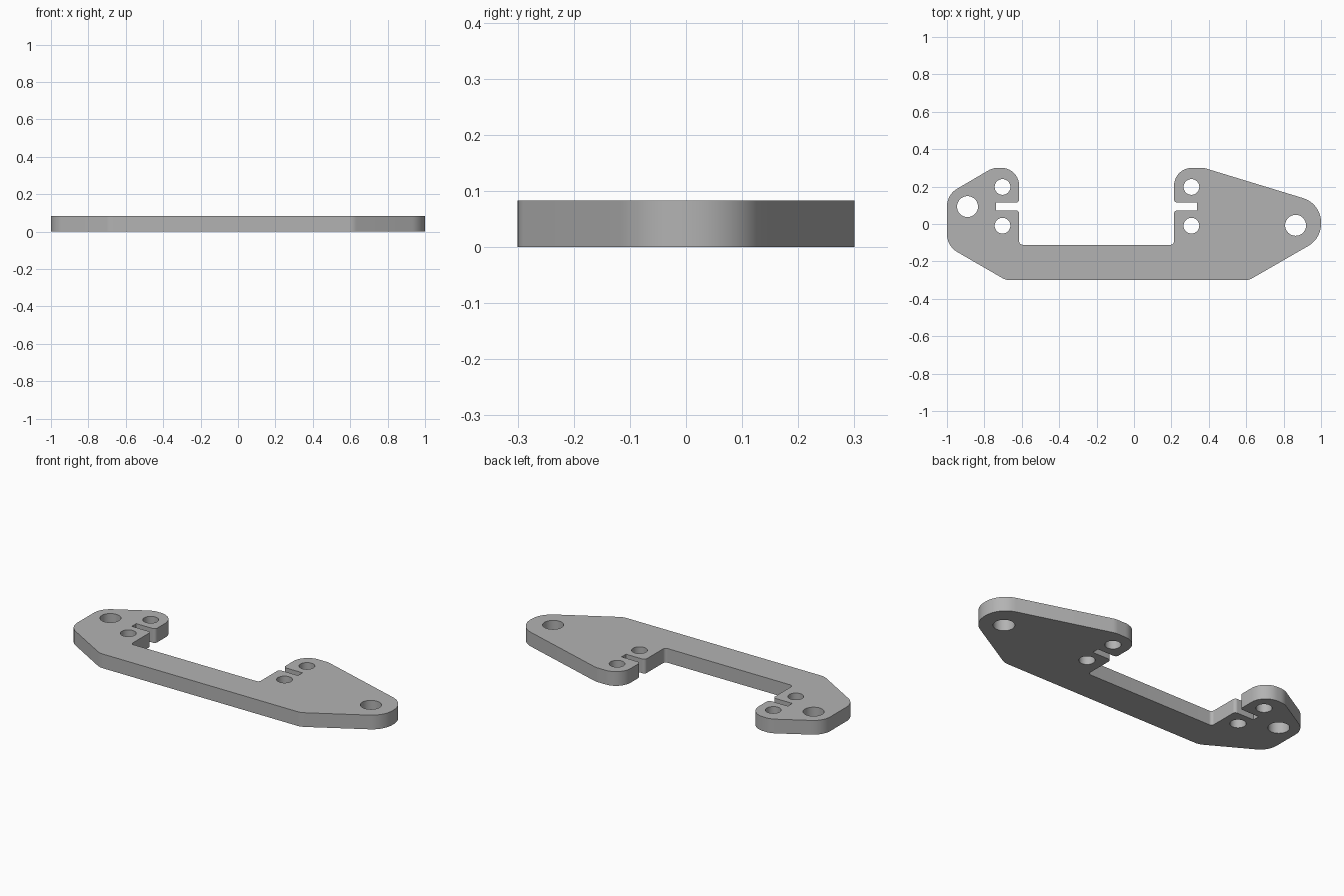
import bpy
import math
from mathutils import Vector

if "Cube" in bpy.data.objects:
    bpy.data.objects.remove(bpy.data.objects["Cube"], do_unlink=True)

THICK = 0.083


def rounded(corners, steps=10):
    """Replace every (x, y, radius) corner with a tangent arc."""
    pts = []
    for i, (x, y, r) in enumerate(corners):
        p = Vector((x, y))
        if r == 0:
            pts.append(p)
            continue
        a = (Vector(corners[i - 1][:2]) - p).normalized()
        b = (Vector(corners[(i + 1) % len(corners)][:2]) - p).normalized()
        half = a.angle(b) / 2
        centre = p + (a + b).normalized() * (r / math.sin(half))
        start = p + a * (r / math.tan(half)) - centre
        end = p + b * (r / math.tan(half)) - centre
        sweep = start.angle_signed(end)
        for k in range(steps + 1):
            t = -sweep * k / steps
            pts.append(centre + Vector((start.x * math.cos(t) - start.y * math.sin(t),
                                        start.x * math.sin(t) + start.y * math.cos(t))))
    return pts


def circle(x, y, r, n=40):
    return [Vector((x + r * math.cos(math.tau * k / n), y + r * math.sin(math.tau * k / n)))
            for k in range(n)]


def slotted_edge(x, slot_end):
    """Inner lug edge, top to bottom, with a clamping slot and a fillet at the base."""
    r = 0.018
    return [(x, 0.3, 0.095), (x, 0.114, r), (slot_end, 0.114, 0),
            (slot_end, 0.073, 0), (x, 0.073, r), (x, -0.111, r)]


# Plate outline: left end, left lug, bridge, right lug, right end
outline = [(-0.685, -0.3, 0.08), (-1, -0.118, 0.11), (-1, 0.157, 0.11), (-0.755, 0.3, 0.1)]
outline += slotted_edge(-0.614, -0.738)
outline += slotted_edge(0.214, 0.337)[::-1]
outline += [(0.374, 0.3, 0.1), (1, 0.109, 0.135), (1, -0.078, 0.135), (0.615, -0.3, 0.08)]

# Mounting holes and the paired lug holes
loops = [rounded(outline), circle(-0.89, 0.093, 0.056), circle(0.864, -0.007, 0.056)]
for hx in (-0.703, 0.307):
    for hy in (0.198, -0.009):
        loops.append(circle(hx, hy, 0.042))

# Flat filled profile extruded to a plate
curve = bpy.data.curves.new("bracket_plate", "CURVE")
curve.dimensions = "2D"
curve.fill_mode = "BOTH"
curve.extrude = THICK / 2
for loop in loops:
    spline = curve.splines.new("POLY")
    spline.points.add(len(loop) - 1)
    for point, co in zip(spline.points, loop):
        point.co = (co.x, co.y, 0, 1)
    spline.use_cyclic_u = True

plate = bpy.data.objects.new("bracket_plate", curve)
bpy.context.collection.objects.link(plate)
plate.location.z = THICK / 2

grey = bpy.data.materials.new("plain_grey")
grey.use_nodes = True
colour = (0.45, 0.45, 0.45, 1)
grey.diffuse_color = colour
grey.node_tree.nodes["Principled BSDF"].inputs["Base Color"].default_value = colour
curve.materials.append(grey)

# Convert to a welded mesh, smooth round the arcs and sharp at the rims
bpy.ops.object.select_all(action="DESELECT")
plate.select_set(True)
bpy.context.view_layer.objects.active = plate
bpy.ops.object.convert(target="MESH")
bpy.ops.object.mode_set(mode="EDIT")
bpy.ops.mesh.select_all(action="SELECT")
bpy.ops.mesh.remove_doubles(threshold=0.0001)
bpy.ops.mesh.normals_make_consistent(inside=False)
bpy.ops.object.mode_set(mode="OBJECT")
bpy.ops.object.shade_smooth_by_angle(angle=math.radians(30))
